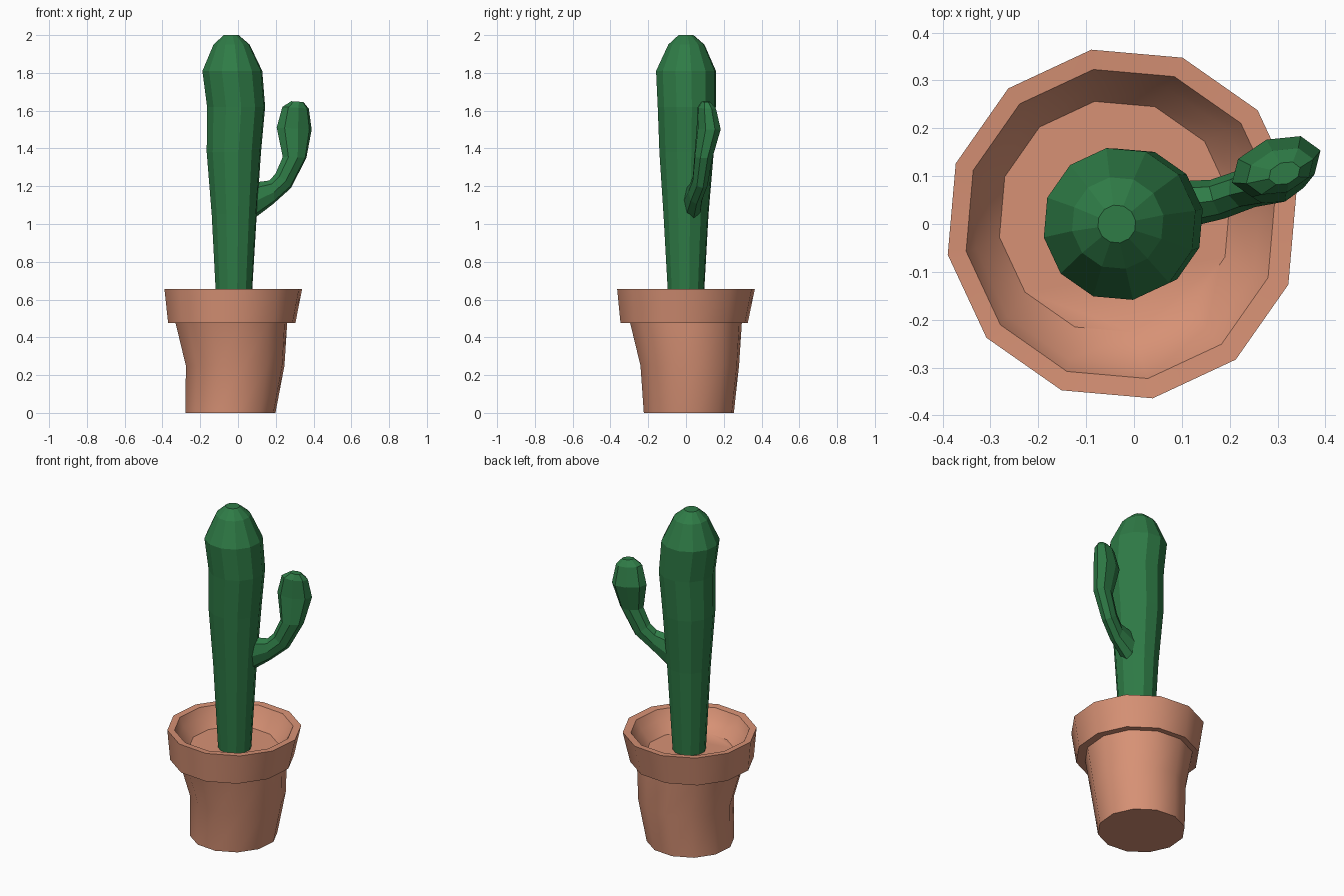
import bpy, bmesh, math
from mathutils import Vector

cube = bpy.data.objects.get("Cube")
if cube:
    bpy.data.objects.remove(cube, do_unlink=True)


def material(name, rgb):
    mat = bpy.data.materials.new(name)
    mat.use_nodes = True
    mat.diffuse_color = (*rgb, 1)
    mat.node_tree.nodes["Principled BSDF"].inputs["Base Color"].default_value = (*rgb, 1)
    return mat


terracotta = material("terracotta", (0.68, 0.285, 0.178))
green = material("cactus green", (0.028, 0.2, 0.062))


def ring(centre, axis_a, axis_b, sides, turn):
    """Points of an ellipse spanned by two half axes."""
    angles = [math.radians(turn) + math.tau * i / sides for i in range(sides)]
    return [centre + axis_a * math.cos(a) + axis_b * math.sin(a) for a in angles]


def loft(name, rings, mat, smooth_angle=None):
    """Skin a closed body through a list of rings with capped ends."""
    bm = bmesh.new()
    loops = [[bm.verts.new(p) for p in r] for r in rings]
    count = len(loops[0])
    for low, high in zip(loops, loops[1:]):
        for i in range(count):
            j = (i + 1) % count
            bm.faces.new((low[i], low[j], high[j], high[i]))
    bm.faces.new(loops[0][::-1])
    bm.faces.new(loops[-1])
    bmesh.ops.recalc_face_normals(bm, faces=bm.faces)
    mesh = bpy.data.meshes.new(name)
    bm.to_mesh(mesh)
    bm.free()
    mesh.materials.append(mat)
    obj = bpy.data.objects.new(name, mesh)
    bpy.context.collection.objects.link(obj)
    if smooth_angle:
        bpy.ops.object.select_all(action="DESELECT")
        obj.select_set(True)
        bpy.context.view_layer.objects.active = obj
        bpy.ops.object.shade_smooth_by_angle(angle=math.radians(smooth_angle))
    return obj


def turned(profile, turn):
    """Twelve-sided horizontal rings from (x, y, z, radius) steps."""
    return [ring(Vector((x, y, z)), Vector((r, 0, 0)), Vector((0, r, 0)), 12, turn)
            for x, y, z, r in profile]


# Pot: slightly crooked wall, overhanging rim, inner wall and filled floor
loft("pot", turned([
    (-0.04, 0.015, 0, 0.242),
    (-0.015, 0.02, 0.25, 0.265),
    (-0.035, 0, 0.475, 0.3),
    (-0.033, -0.01, 0.475, 0.342),
    (-0.025, 0, 0.655, 0.37),
    (-0.028, 0, 0.652, 0.328),
    (-0.033, 0, 0.6, 0.302),
    (-0.04, 0.015, 0.54, 0.245),
], 10), terracotta, 40)

# Cactus trunk: widens upwards and closes in a faceted dome
loft("cactus_trunk", turned([
    (-0.022, 0, 0.54, 0.092),
    (-0.02, 0, 1.05, 0.121),
    (-0.022, 0.003, 1.38, 0.146),
    (-0.01, 0.004, 1.62, 0.156),
    (-0.03, 0, 1.81, 0.161),
    (-0.034, 0.002, 1.95, 0.097),
    (-0.036, 0, 2, 0.04),
], 10), green)

# Cactus arm: inner (x, z), outer (x, z), centre y, half thickness
lean = math.tan(math.radians(20))
across = Vector((-math.sin(math.radians(20)), math.cos(math.radians(20)), 0))
arm_steps = [
    ((0.05, 1.215), (0.06, 1.01), 0.035, 0.055),
    ((0.165, 1.23), (0.185, 1.105), 0.052, 0.043),
    ((0.198, 1.265), (0.28, 1.19), 0.075, 0.042),
    ((0.237, 1.355), (0.362, 1.35), 0.092, 0.048),
    ((0.205, 1.51), (0.39, 1.5), 0.12, 0.06),
    ((0.235, 1.62), (0.375, 1.61), 0.11, 0.046),
    ((0.282, 1.65), (0.347, 1.645), 0.106, 0.023),
]
arm_rings = []
for (xi, zi), (xo, zo), y, half in arm_steps:
    centre = Vector(((xi + xo) / 2, y, (zi + zo) / 2))
    reach = Vector((xo - xi, (xo - xi) * lean, zo - zi)) / 2
    arm_rings.append(ring(centre, reach, across * half, 8, 0))
loft("cactus_arm", arm_rings, green)
